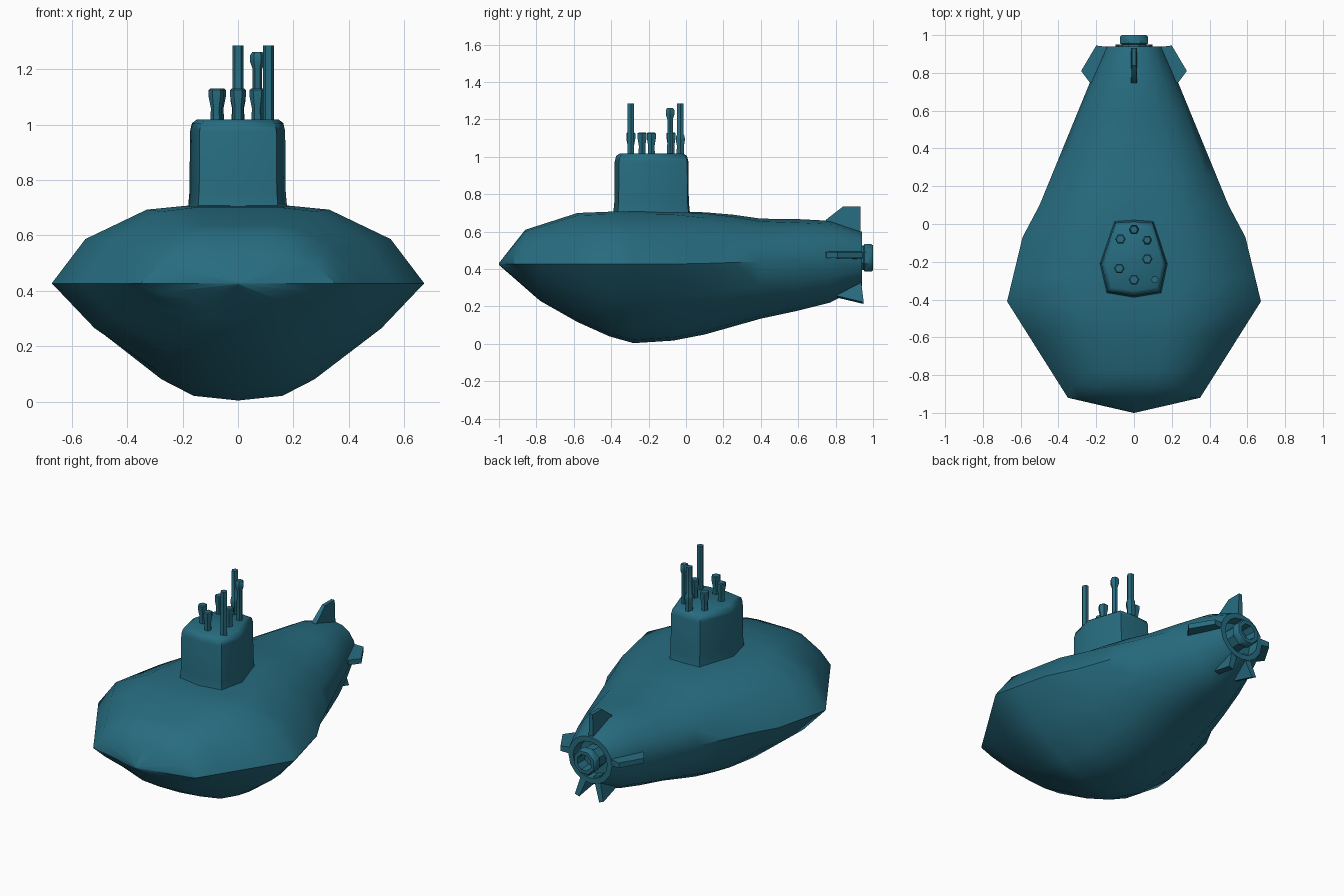
import bpy, bmesh, math
from mathutils import Matrix

if "Cube" in bpy.data.objects:
    bpy.data.objects.remove(bpy.data.objects["Cube"])

teal = bpy.data.materials.new("deep teal")
teal.diffuse_color = (0.02, 0.15, 0.215, 1)
teal.use_nodes = True
teal.node_tree.nodes["Principled BSDF"].inputs["Base Color"].default_value = teal.diffuse_color


def finish(name, bm, angle=45):
    bmesh.ops.recalc_face_normals(bm, faces=bm.faces)
    me = bpy.data.meshes.new(name)
    bm.to_mesh(me)
    bm.free()
    me.materials.append(teal)
    ob = bpy.data.objects.new(name, me)
    bpy.context.collection.objects.link(ob)
    bpy.ops.object.select_all(action='DESELECT')
    ob.select_set(True)
    bpy.context.view_layer.objects.active = ob
    bpy.ops.object.shade_smooth_by_angle(angle=math.radians(angle))
    return ob


def loft(name, rings, angle=45, cap_start=True, cap_end=True):
    bm = bmesh.new()
    loops = [[bm.verts.new(p) for p in r] for r in rings]
    n = len(rings[0])
    for a, b in zip(loops, loops[1:]):
        for i in range(n):
            j = (i + 1) % n
            bm.faces.new((a[i], a[j], b[j], b[i]))
    if cap_start:
        bm.faces.new(loops[0])
    if cap_end:
        bm.faces.new(loops[-1])
    bmesh.ops.remove_doubles(bm, verts=bm.verts, dist=0.0005)
    return finish(name, bm, angle)


def lerp(table, y):
    for (a, va), (b, vb) in zip(table, table[1:]):
        if y <= b:
            return va + (vb - va) * max(0, (y - a) / (b - a))
    return table[-1][1]


# hull: outline profiles against y
width = [(-1, 0.002), (-.92, .35), (-.41, .672), (-.07, .59), (.1, .5), (.77, .225), (.94, .15)]
top = [(-1, .432), (-.86, .61), (-.58, .70), (-.38, .708), (.18, .703), (.37, .67), (.75, .665), (.94, .6)]
bottom = [(-1, .422), (-.78, .23), (-.48, .06), (-.28, .004), (0, .022), (.4, .135), (.75, .21), (.94, .31)]
edge = [(-1, .427), (0, .427), (.7, .45), (.94, .455)]
section = [(0, 1, 90), (.28, 1, 66), (.49, .95, 46), (.82, .57, 23), (1, 0, 0),
           (.77, -.42, -25), (.43, -.82, -50), (.25, -.96, -70), (0, -1, -90)]


def hull_ring(y):
    w, t, b, e = (lerp(k, y) for k in (width, top, bottom, edge))
    f = min(1, max(0, (y + 0.05) / 0.6))      # angular bow blends to round stern
    half = []
    for x, z, a in section:
        a = math.radians(a)
        x += (math.cos(a) - x) * f
        z += (math.sin(a) - z) * f
        half.append((x * w, y, e + z * (t - e if z > 0 else e - b)))
    return half + [(-x, yy, z) for x, yy, z in half[-2:0:-1]]


stations = [-1, -.92, -.86, -.78, -.58, -.41, -.28, -.07, .1, .25, .4, .6, .77, .94]
rings = [hull_ring(y) for y in stations]
# recessed stern opening
for y, s in ((.94, .78), (.88, .74)):
    rings.append([(x * s, y, .455 + (z - .455) * s) for x, _, z in rings[13]])
loft("hull", rings, 38)


# conning tower with softened roof
plan = [(0, .015), (.1, .008), (.172, -.21), (.14, -.36), (0, -.383), (-.14, -.36), (-.175, -.21), (-.1, .008)]
loft("conning_tower", [[(x * s, -.19 + (y + .19) * s, z) for x, y in plan]
                       for z, s in ((.62, 1.12), (.70, 1.03), (.76, 1), (.975, .99), (1.005, .95), (1.018, .85))], 50)


# masts: position and stacked (height, radius) rings
def mast(name, x, y, prof, sides=6):
    loft(name, [[(x + r * math.cos(2 * math.pi * i / sides), y + r * math.sin(2 * math.pi * i / sides), z)
                 for i in range(sides)] for z, r in prof], 40)


tall = [(.98, .02), (1.285, .02)]
collared = [(.98, .024), (1.06, .022), (1.09, .028), (1.11, .026), (1.12, .02), (1.285, .02)]
headed = [(.98, .018), (1.20, .017), (1.225, .026), (1.25, .026), (1.262, .018)]
short = [(.98, .022), (1.06, .02), (1.10, .028), (1.125, .028), (1.13, .022)]
mast("rear_periscope", 0, -.03, collared)
mast("front_periscope", .11, -.295, tall)
mast("radar_mast", .07, -.085, headed)
for i, (x, y) in enumerate([(-.072, -.08), (.07, -.185), (-.078, -.235), (0, -.295)]):
    mast("short_mast_%d" % (i + 1), x, y, short)


# stern fins: radial plates around the propeller axis
def fin(name, deg, pts, thick=.016):
    bm = bmesh.new()
    front, back = ([bm.verts.new((s * thick * (1 if r < .2 else .7), y, r)) for y, r in pts] for s in (1, -1))
    n = len(pts)
    bm.faces.new(front)
    bm.faces.new(back[::-1])
    for i in range(n):
        j = (i + 1) % n
        bm.faces.new((front[i], back[i], back[j], front[j]))
    m = Matrix.Translation((0, 0, .475)) @ Matrix.Rotation(math.radians(deg), 4, 'Y')
    bmesh.ops.transform(bm, matrix=m, verts=bm.verts)
    finish(name, bm, 30)


fin("top_fin", 0, [(.72, .12), (.75, .19), (.84, .26), (.932, .26), (.932, .12)])
for side, name in ((1, "right"), (-1, "left")):
    fin(name + "_fin", 90 * side, [(.72, .14), (.75, .235), (.81, .28), (.945, .2), (.935, .12)], .022)
    fin(name + "_lower_fin", 162 * side, [(.76, .12), (.81, .235), (.95, .27), (.932, .12)], .022)

# propeller duct: hollow tube
duct = [(.87, .07), (.95, .07), (.955, .08), (.99, .08), (1.0, .072), (1.0, .05), (.93, .045)]
loft("propeller_duct", [[(r * math.cos(math.pi * i / 4 + .39), y, .46 + r * math.sin(math.pi * i / 4 + .39))
                         for i in range(8)] for y, r in duct], 40)
